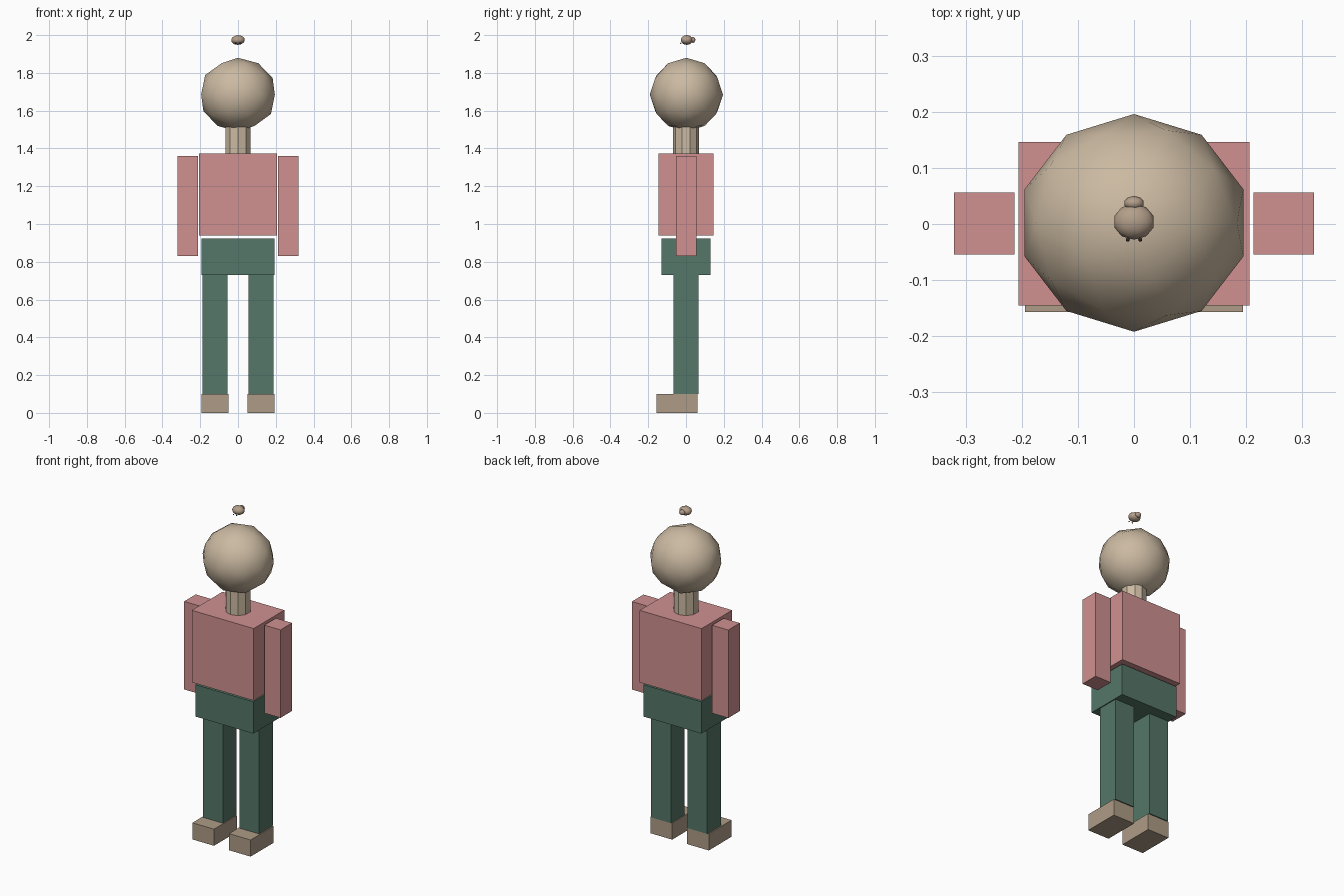
import bpy

if "Cube" in bpy.data.objects:
    bpy.data.objects.remove(bpy.data.objects["Cube"])


def material(name, rgb):
    m = bpy.data.materials.new(name)
    m.diffuse_color = (*rgb, 1)
    m.use_nodes = True
    m.node_tree.nodes["Principled BSDF"].inputs["Base Color"].default_value = m.diffuse_color
    return m


SKIN = material("skin", (0.60, 0.49, 0.36))
SHOE = material("shoe", (0.42, 0.33, 0.24))
PINK = material("pink_cloth", (0.63, 0.28, 0.28))
GREEN = material("green_cloth", (0.09, 0.18, 0.135))
BROWN = material("ornament", (0.45, 0.34, 0.25))
DARK = material("dark", (0.03, 0.02, 0.02))


def finish(name, mat):
    ob = bpy.context.object
    ob.name = name
    ob.data.materials.append(mat)
    return ob


def box(name, mat, x, y, z):
    """Box from (min, max) pairs on each axis."""
    bpy.ops.mesh.primitive_cube_add(size=1, location=[sum(p) / 2 for p in (x, y, z)])
    ob = finish(name, mat)
    ob.scale = [p[1] - p[0] for p in (x, y, z)]
    return ob


def ball(name, mat, loc, radii, subdivisions=2):
    bpy.ops.mesh.primitive_ico_sphere_add(subdivisions=subdivisions, radius=1, location=loc)
    ob = finish(name, mat)
    ob.scale = radii
    bpy.ops.object.shade_smooth()
    return ob


# Body
box("torso", PINK, (-0.206, 0.206), (-0.145, 0.146), (0.938, 1.372))
box("hips", GREEN, (-0.193, 0.193), (-0.13, 0.13), (0.73, 0.922))

# Limbs, mirrored left and right
for side, s in (("left", 1), ("right", -1)):
    def span(a, b):
        return tuple(sorted((s * a, s * b)))
    box(side + "_arm", PINK, span(0.213, 0.321), (-0.054, 0.056), (0.83, 1.36))
    box(side + "_leg", GREEN, span(0.055, 0.187), (-0.066, 0.066), (0.1, 0.73))
    box(side + "_foot", SHOE, span(0.05, 0.194), (-0.157, 0.06), (0, 0.1))

# Neck and head
bpy.ops.mesh.primitive_cylinder_add(vertices=10, radius=0.07, depth=0.15, location=(0, 0, 1.445))
finish("neck", SKIN)
ball("head", SKIN, (0, 0.002, 1.685), (0.205, 0.194, 0.195))

# Small floating ornament above the head
ball("ornament_body", BROWN, (0, 0.004, 1.974), (0.037, 0.032, 0.026))
ball("ornament_bump", BROWN, (0, 0.037, 1.975), (0.018, 0.013, 0.016))
for side, s in (("left", 1), ("right", -1)):
    ball(side + "_ornament_bead", DARK, (s * 0.011, -0.028, 1.957), (0.004, 0.004, 0.004), 1)
